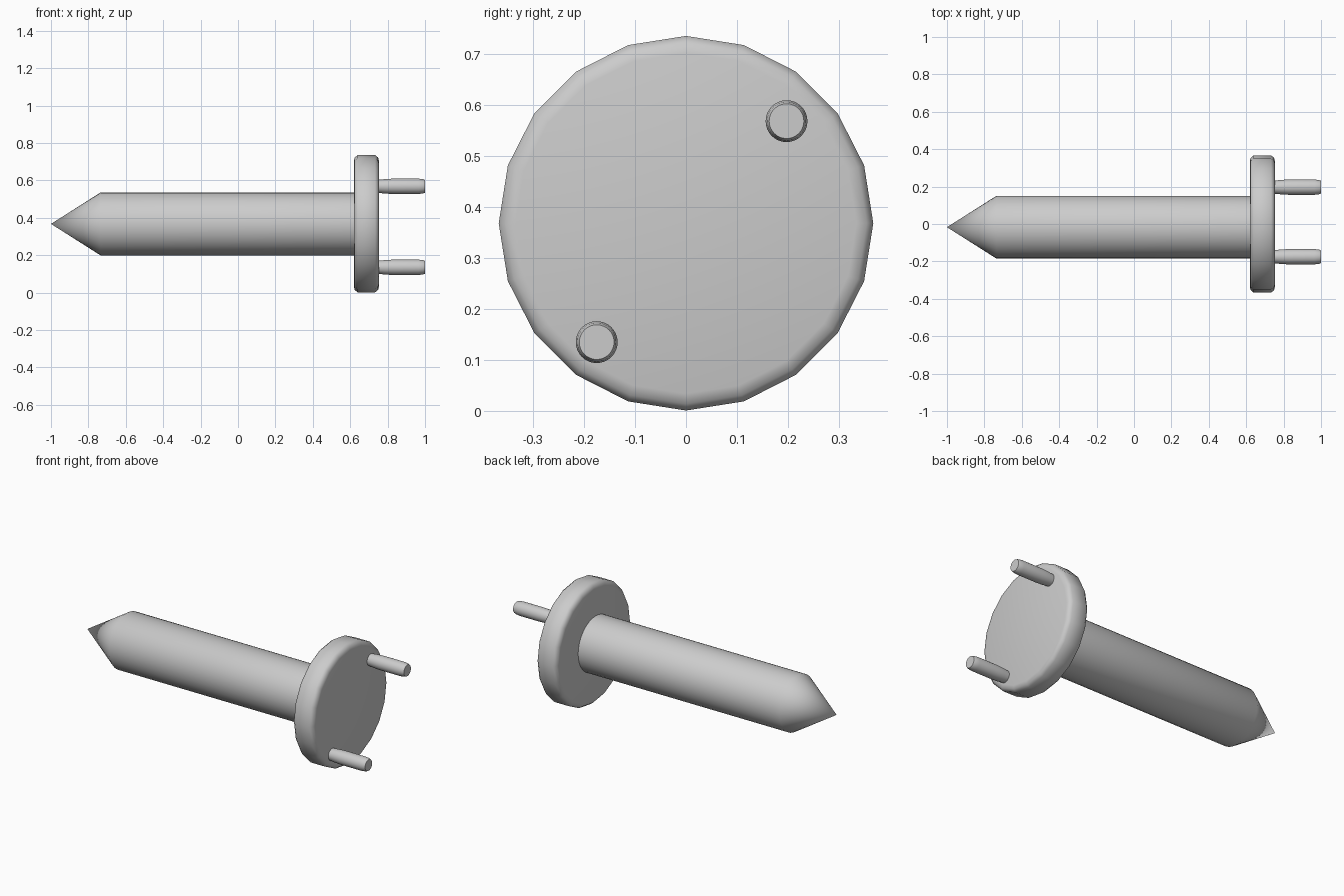
import bpy, bmesh, math

if "Cube" in bpy.data.objects:
    bpy.data.objects.remove(bpy.data.objects["Cube"])


def lathe_x(name, profile, y, z, sides, smooth_angle):
    """Revolve (x, radius) points around an axis parallel to x; close the ends."""
    bm = bmesh.new()
    rings = []
    for x, r in profile:
        if r == 0:
            rings.append([bm.verts.new((x, y, z))] * sides)
        else:
            rings.append([bm.verts.new((x, y + r * math.cos(2 * math.pi * i / sides),
                                        z + r * math.sin(2 * math.pi * i / sides)))
                          for i in range(sides)])
    for a, b in zip(rings, rings[1:]):
        for i in range(sides):
            j = (i + 1) % sides
            bm.faces.new(dict.fromkeys((a[i], a[j], b[j], b[i])))
    for ring, r in ((rings[0], profile[0][1]), (rings[-1], profile[-1][1])):
        if r > 0:
            bm.faces.new(ring)
    bmesh.ops.recalc_face_normals(bm, faces=bm.faces)
    mesh = bpy.data.meshes.new(name)
    bm.to_mesh(mesh)
    bm.free()
    obj = bpy.data.objects.new(name, mesh)
    bpy.context.collection.objects.link(obj)
    bpy.ops.object.select_all(action='DESELECT')
    obj.select_set(True)
    bpy.context.view_layer.objects.active = obj
    bpy.ops.object.shade_smooth_by_angle(angle=math.radians(smooth_angle))
    return obj


CENTRE_Z = 0.368

# Pointed shaft, slightly off the head's axis
lathe_x("pointed_shaft", [(-1.0, 0), (-0.735, 0.168), (0.63, 0.168)],
        -0.017, CENTRE_Z - 0.001, 32, 40)

# Twenty-sided head with rounded rims
lathe_x("round_head", [(0.619, 0.334), (0.624, 0.354), (0.64, 0.367),
                       (0.733, 0.367), (0.749, 0.354), (0.754, 0.334)],
        0, CENTRE_Z, 20, 50)

# Two pins on diagonally opposite sides of the head
for name, y, z in (("upper_pin", 0.197, 0.568), ("lower_pin", -0.175, 0.135)):
    lathe_x(name, [(0.74, 0.034), (0.79, 0.039), (0.83, 0.041),
                   (0.965, 0.041), (0.99, 0.038), (1.0, 0.034)],
            y, z, 32, 35)
